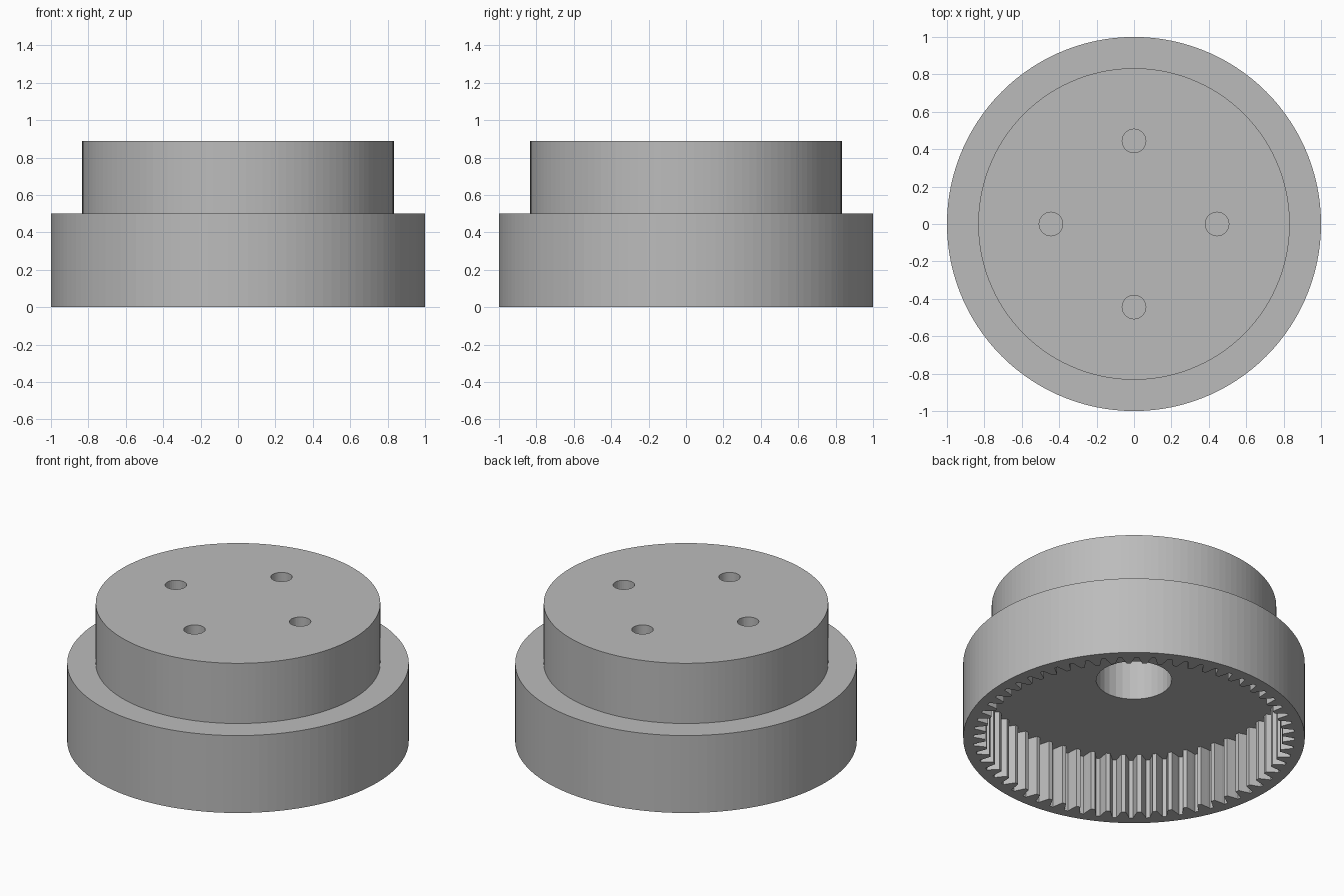
import bpy, bmesh
from math import cos, sin, radians, tau

if "Cube" in bpy.data.objects:
    bpy.data.objects.remove(bpy.data.objects["Cube"])

TEETH = 60
STEP_Z, TOP_Z, FLOOR_Z = 0.5, 0.889, 0.389

grey = bpy.data.materials.new("plain grey")
grey.use_nodes = True
grey.diffuse_color = (0.5, 0.5, 0.5, 1)
bsdf = next(n for n in grey.node_tree.nodes if n.type == 'BSDF_PRINCIPLED')
bsdf.inputs["Base Color"].default_value = grey.diffuse_color


def circle(radius, sides, cx=0, cy=0):
    return [(cx + radius * cos(tau * i / sides), cy + radius * sin(tau * i / sides))
            for i in range(sides)]


def stack(name, layers):
    """Closed solid through matching outlines, each given as (outline, height)."""
    bm = bmesh.new()
    rings = [[bm.verts.new((x, y, z)) for x, y in outline] for outline, z in layers]
    for low, high in zip(rings, rings[1:]):
        n = len(low)
        for i in range(n):
            j = (i + 1) % n
            bm.faces.new((low[i], low[j], high[j], high[i]))
    bm.faces.new(rings[0][::-1])
    bm.faces.new(rings[-1])
    bmesh.ops.recalc_face_normals(bm, faces=bm.faces)
    mesh = bpy.data.meshes.new(name)
    bm.to_mesh(mesh)
    bm.free()
    mesh.materials.append(grey)
    obj = bpy.data.objects.new(name, mesh)
    bpy.context.collection.objects.link(obj)
    return obj


def carve(target, cutter):
    cutter.hide_render = True
    mod = target.modifiers.new("cut", 'BOOLEAN')
    mod.operation, mod.solver, mod.object = 'DIFFERENCE', 'EXACT', cutter
    bpy.context.view_layer.objects.active = target
    bpy.ops.object.modifier_apply(modifier=mod.name)
    bpy.data.objects.remove(cutter)


# Stepped round housing
wide, narrow = circle(1, 120), circle(0.833, 120)
housing = stack("ring_gear_housing",
                [(wide, 0), (wide, STEP_Z), (narrow, STEP_Z), (narrow, TOP_Z)])

# Internal gear outline: (radius, half tooth angle in degrees) from root to tip
flank = [(0.94, 2.3), (0.92, 1.95), (0.9, 1.5), (0.87, 0.8)]
gear = []
for t in range(TEETH):
    middle = 360 * t / TEETH
    points = [(r, middle - a) for r, a in flank] + [(r, middle + a) for r, a in flank[::-1]]
    gear += [(r * cos(radians(a)), r * sin(radians(a))) for r, a in points]
carve(housing, stack("gear_cutter", [(gear, -0.1), (gear, FLOOR_Z)]))

# Blind central bore in the cavity floor
bore = circle(0.222, 32)
carve(housing, stack("bore_cutter", [(bore, FLOOR_Z - 0.1), (bore, 0.722)]))

# Four blind bolt holes in the top
for x, y in circle(0.444, 4):
    hole = circle(0.063, 32, x, y)
    carve(housing, stack("bolt_cutter", [(hole, 0.61), (hole, TOP_Z + 0.1)]))
